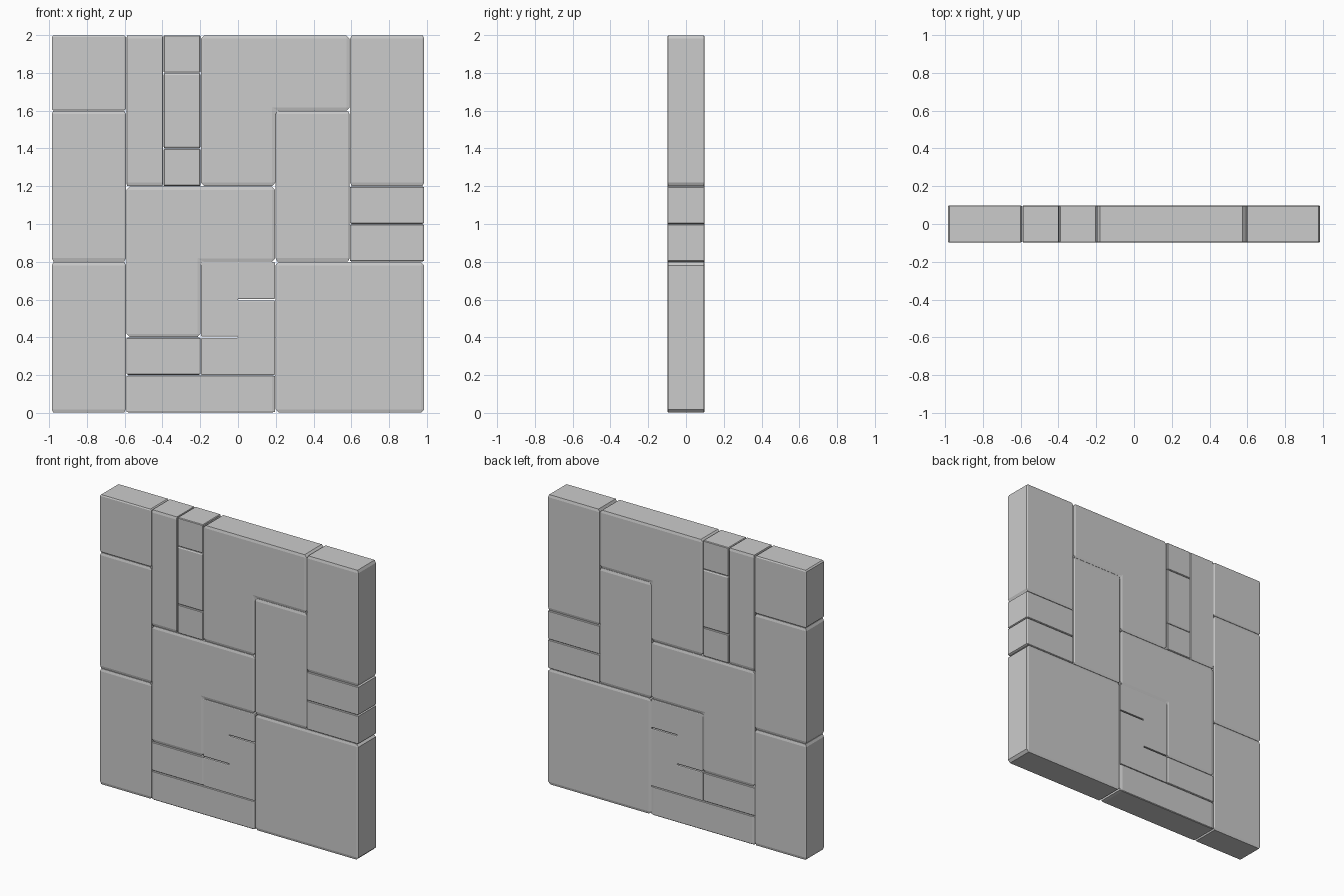
import bpy, bmesh

if "Cube" in bpy.data.objects:
    bpy.data.objects.remove(bpy.data.objects["Cube"])

CX, CZ, DEPTH = 0.1975, 0.2, 0.197   # grid cell width, height and wall depth
GAP = 0.0012                         # half the joint between neighbouring stones


def rect(x0, z0, x1, z1):
    return [(x0, z0), (x1, z0), (x1, z1), (x0, z1)]


def stone(name, outline, bevel=0.022):
    """Extrude an outline in grid cells; the bevel grows with the stone's size."""
    xs, zs = [p[0] for p in outline], [p[1] for p in outline]
    x0, z0, w, h = min(xs), min(zs), max(xs) - min(xs), max(zs) - min(zs)
    bm = bmesh.new()
    verts = [bm.verts.new(((x - x0) / w - 0.5, -0.5, (z - z0) / h - 0.5)) for x, z in outline]
    face = bm.faces.new(verts)
    ext = bmesh.ops.extrude_face_region(bm, geom=[face], use_keep_orig=True)
    for v in ext["geom"]:
        if isinstance(v, bmesh.types.BMVert):
            v.co.y = 0.5
    bmesh.ops.recalc_face_normals(bm, faces=bm.faces[:])
    bmesh.ops.bevel(bm, geom=bm.edges[:], offset=bevel, offset_type='OFFSET',
                    segments=1, profile=0.5, affect='EDGES', clamp_overlap=True)
    # scale to the real size and move into place
    for v in bm.verts:
        v.co.x = v.co.x * (w * CX - 2 * GAP) + (x0 + w / 2 - 5) * CX
        v.co.y *= DEPTH
        v.co.z = v.co.z * (h * CZ - 2 * GAP) + (z0 + h / 2) * CZ
    bmesh.ops.recalc_face_normals(bm, faces=bm.faces[:])
    mesh = bpy.data.meshes.new(name)
    bm.to_mesh(mesh)
    bm.free()
    obj = bpy.data.objects.new(name, mesh)
    bpy.context.collection.objects.link(obj)


# rectangular stones, in grid cells
blocks = {
    "left_top_block": (0, 8, 2, 10),
    "left_middle_block": (0, 4, 2, 8),
    "left_bottom_block": (0, 0, 2, 4),
    "tall_narrow_block": (2, 6, 3, 10),
    "small_top_block": (3, 9, 4, 10),
    "small_middle_block": (3, 7, 4, 9),
    "small_lower_block": (3, 6, 4, 7),
    "upright_block": (6, 4, 8, 8),
    "right_top_block": (8, 6, 10, 10),
    "right_upper_slab": (8, 5, 10, 6),
    "right_lower_slab": (8, 4, 10, 5),
    "large_corner_block": (6, 0, 10, 4),
    "short_slab": (2, 1, 4, 2),
    "base_slab": (2, 0, 6, 1),
}
for name, r in blocks.items():
    stone(name, rect(*r))

# L-shaped stones
stone("upper_l_block", [(4, 6), (6, 6), (6, 8), (8, 8), (8, 10), (4, 10)])
stone("lower_l_block", [(2, 2), (4, 2), (4, 4), (6, 4), (6, 6), (2, 6)])

# folded stone with two slits
s = 0.022
stone("slotted_s_block", [(4, 1), (6, 1), (6, 3 - s), (5, 3 - s), (5, 3 + s), (6, 3 + s), (6, 4),
                          (4, 4), (4, 2 + s), (5, 2 + s), (5, 2 - s), (4, 2 - s)], 0.012)
